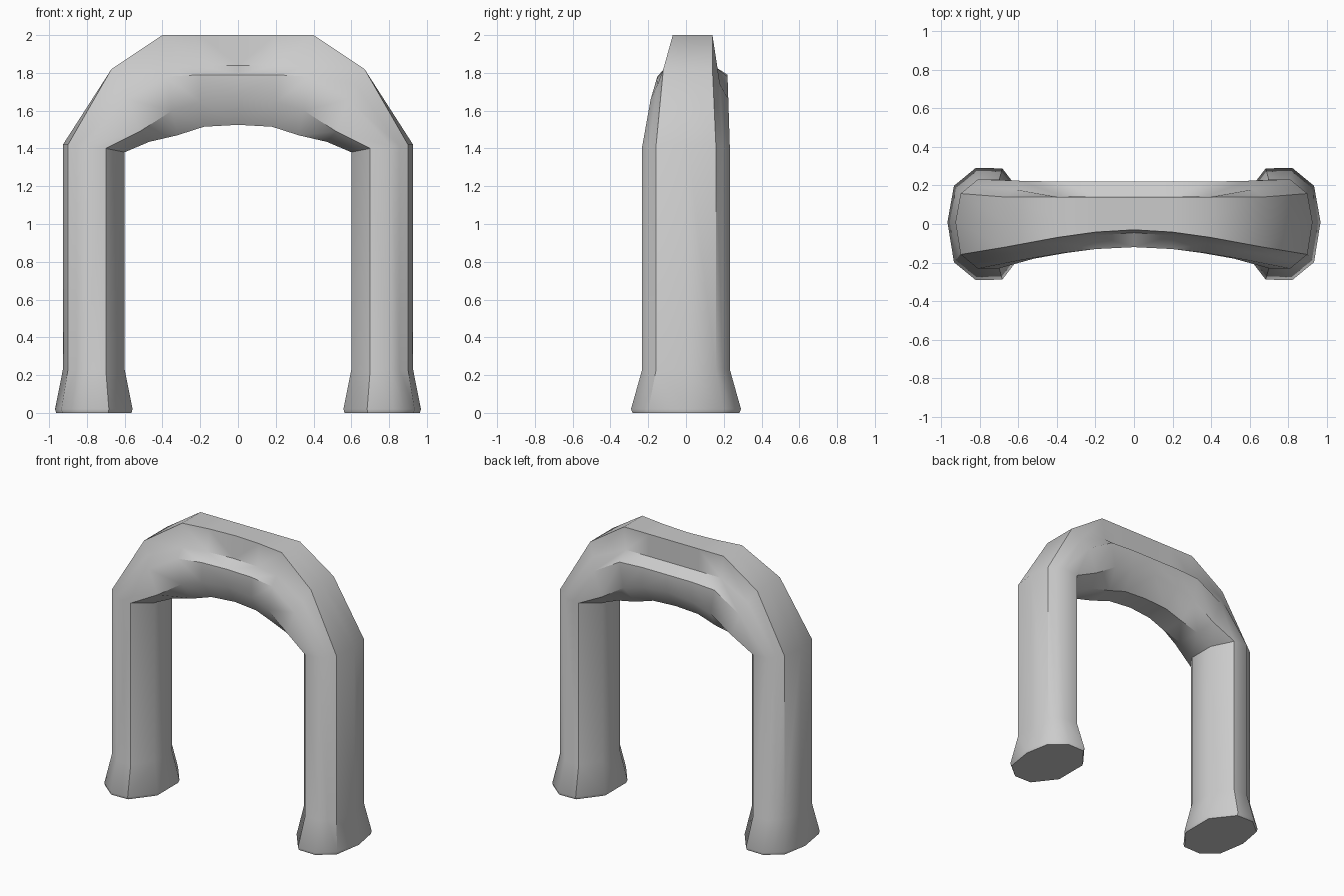
import bpy
import bmesh

if "Cube" in bpy.data.objects:
    bpy.data.objects.remove(bpy.data.objects["Cube"])

# Leg cross-section rails, outer edge to inner edge: x, half depth, height of leg top
LEG = [(0.90, 0.158, 1.42), (0.855, 0.195, 1.415), (0.81, 0.232, 1.41),
       (0.70, 0.230, 1.40), (0.60, 0.10, 1.38)]
OUTER_X = 0.927

# Crossbeam stations from shoulder to centre; rails as x, z, front y, back y
BEAM = [
    [(0.67, 1.82, -0.12, 0.14), (0.62, 1.74, -0.15, 0.18), (0.585, 1.66, -0.187, 0.224),
     (0.52, 1.49, -0.180, 0.22), (0.47, 1.435, -0.07, 0.11)],
    [(0.40, 2.00, -0.07, 0.14), (0.38, 1.84, -0.10, 0.145), (0.38, 1.78, -0.152, 0.22),
     (0.35, 1.60, -0.150, 0.22), (0.32, 1.47, -0.06, 0.12)],
    [(0.20, 2.00, -0.042, 0.14), (0.20, 1.84, -0.06, 0.142), (0.20, 1.79, -0.130, 0.22),
     (0.20, 1.645, -0.130, 0.22), (0.18, 1.515, -0.05, 0.12)],
    [(0.00, 2.00, -0.03, 0.14), (0.00, 1.84, -0.045, 0.142), (0.00, 1.79, -0.12, 0.22),
     (0.00, 1.665, -0.12, 0.22), (0.00, 1.525, -0.04, 0.12)],
]


def ring(outer, rails):
    front = [(x, yf, z) for x, z, yf, yb in rails]
    back = [(x, yb, z) for x, z, yf, yb in reversed(rails)]
    return [outer] + front + back


def leg_ring(scale, z=None):
    cx = 0.764
    rails = []
    for x, d, top in LEG:
        h = top if z is None else z
        rails.append((cx + (x - cx) * scale, h, -d * scale, d * scale))
    return ring((cx + (OUTER_X - cx) * scale, 0.01, rails[0][1]), rails)


# Flared foot, straight leg, then half of the arched beam
rings = [leg_ring(1.22, 0.0), leg_ring(1.255, 0.02), leg_ring(1.0, 0.23), leg_ring(1.0)]
for rails in BEAM:
    x, z, yf, yb = rails[0]
    rings.append(ring((x, (yf + yb) / 2, z), rails))

bm = bmesh.new()
loops = [[bm.verts.new(p) for p in r] for r in rings]
for a, b in zip(loops, loops[1:]):
    n = len(a)
    for i in range(n):
        j = (i + 1) % n
        bm.faces.new((a[i], a[j], b[j], b[i]))
bm.faces.new(list(reversed(loops[0])))

# Mirror to the other leg
geom = bm.verts[:] + bm.edges[:] + bm.faces[:]
bmesh.ops.mirror(bm, geom=geom, axis='X', merge_dist=0.0005)
bmesh.ops.remove_doubles(bm, verts=bm.verts[:], dist=0.0005)
bmesh.ops.recalc_face_normals(bm, faces=bm.faces[:])

mesh = bpy.data.meshes.new("arch_handle")
bm.to_mesh(mesh)
bm.free()
obj = bpy.data.objects.new("arch_handle", mesh)
bpy.context.collection.objects.link(obj)

# Smooth rounded faces, keep the strong edges crisp
bpy.context.view_layer.objects.active = obj
obj.select_set(True)
bpy.ops.object.shade_smooth_by_angle(angle=0.7)
